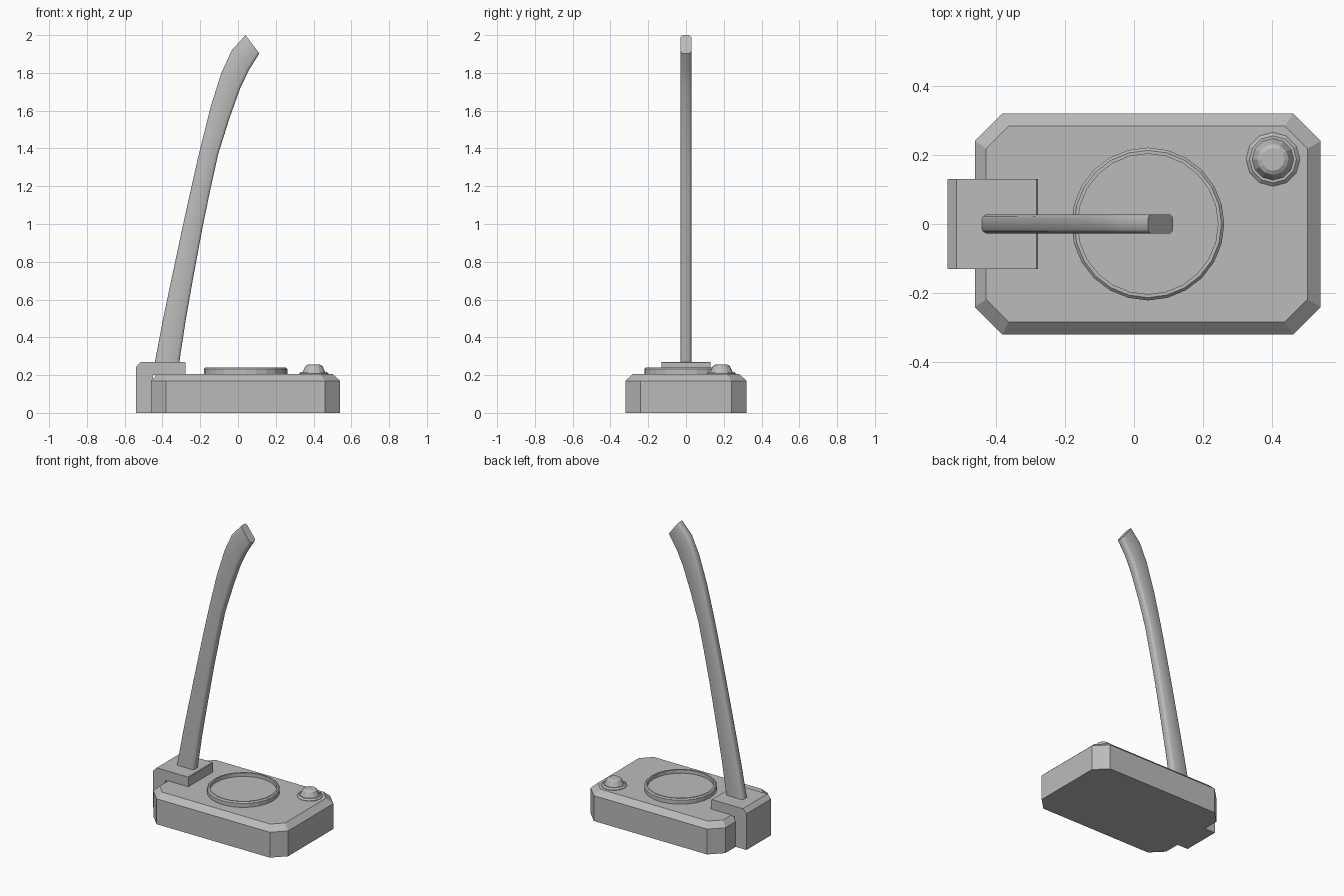
import bpy, bmesh, math

if "Cube" in bpy.data.objects:
    bpy.data.objects.remove(bpy.data.objects["Cube"])

grey = bpy.data.materials.new("plain grey")
grey.diffuse_color = (0.5, 0.5, 0.5, 1)
grey.use_nodes = True
grey.node_tree.nodes["Principled BSDF"].inputs["Base Color"].default_value = grey.diffuse_color


def finish(name, bm, smooth=None):
    bmesh.ops.recalc_face_normals(bm, faces=bm.faces)
    me = bpy.data.meshes.new(name)
    bm.to_mesh(me)
    bm.free()
    ob = bpy.data.objects.new(name, me)
    bpy.context.collection.objects.link(ob)
    me.materials.append(grey)
    if smooth:
        bpy.ops.object.select_all(action='DESELECT')
        ob.select_set(True)
        bpy.context.view_layer.objects.active = ob
        bpy.ops.object.shade_smooth_by_angle(angle=math.radians(smooth))
    return ob


def loft(name, rings, smooth=None):
    """Skin a stack of closed rings and cap both ends."""
    bm = bmesh.new()
    rows = [[bm.verts.new(p) for p in r] for r in rings]
    n = len(rows[0])
    for a, b in zip(rows, rows[1:]):
        for i in range(n):
            j = (i + 1) % n
            bm.faces.new((a[i], a[j], b[j], b[i]))
    bm.faces.new(rows[0])
    bm.faces.new(rows[-1])
    return finish(name, bm, smooth)


def octagon(x0, x1, y, c, z):
    return [(x0 + c, -y, z), (x1 - c, -y, z), (x1, -y + c, z), (x1, y - c, z),
            (x1 - c, y, z), (x0 + c, y, z), (x0, y - c, z), (x0, -y + c, z)]


def turned(name, cx, cy, profile, n):
    return loft(name, [[(cx + r * math.cos(2 * math.pi * i / n),
                         cy + r * math.sin(2 * math.pi * i / n), z) for i in range(n)]
                       for r, z in profile])


# Base block with cut corners and a sloped top edge
loft("base", [octagon(-0.46, 0.54, 0.32, 0.08, 0),
              octagon(-0.46, 0.54, 0.32, 0.08, 0.17),
              octagon(-0.428, 0.502, 0.283, 0.065, 0.205)])

# L-shaped bracket hooked over the left end
side = [(-0.54, 0), (-0.45, 0), (-0.45, 0.2), (-0.278, 0.2),
        (-0.278, 0.266), (-0.282, 0.27), (-0.513, 0.27), (-0.54, 0.243)]
loft("bracket", [[(x, y, z) for x, z in side] for y in (-0.13, 0.13)])

# Shallow round dish
turned("dish", 0.04, 0, [(0.221, 0.2), (0.221, 0.232), (0.213, 0.24),
                         (0.203, 0.24), (0.203, 0.216)], 24)

# Small knob
turned("knob", 0.402, 0.187, [(0.078, 0.2), (0.078, 0.208), (0.068, 0.217), (0.06, 0.217),
                              (0.045, 0.248), (0.033, 0.255)], 12)

# Curved arm: left and right edge points, swept with a rounded flat section
edges = [((-0.442, 0.26), (-0.312, 0.26)), ((-0.398, 0.49), (-0.277, 0.49)),
         ((-0.352, 0.71), (-0.24, 0.70)), ((-0.29, 1.0), (-0.188, 0.98)),
         ((-0.246, 1.2), (-0.147, 1.18)), ((-0.2, 1.4), (-0.105, 1.37)),
         ((-0.145, 1.62), (-0.045, 1.56)), ((-0.088, 1.8), (0.012, 1.72)),
         ((-0.033, 1.92), (0.058, 1.815)), ((0.04, 2.0), (0.113, 1.903))]
half = [(0, 0.016), (0.04, 0.023), (0.12, 0.028), (0.88, 0.028), (0.96, 0.023), (1, 0.016)]
section = half + [(t, -y) for t, y in reversed(half)]
loft("arm", [[(a[0] + (b[0] - a[0]) * t, y, a[1] + (b[1] - a[1]) * t) for t, y in section]
             for a, b in edges], smooth=50)
